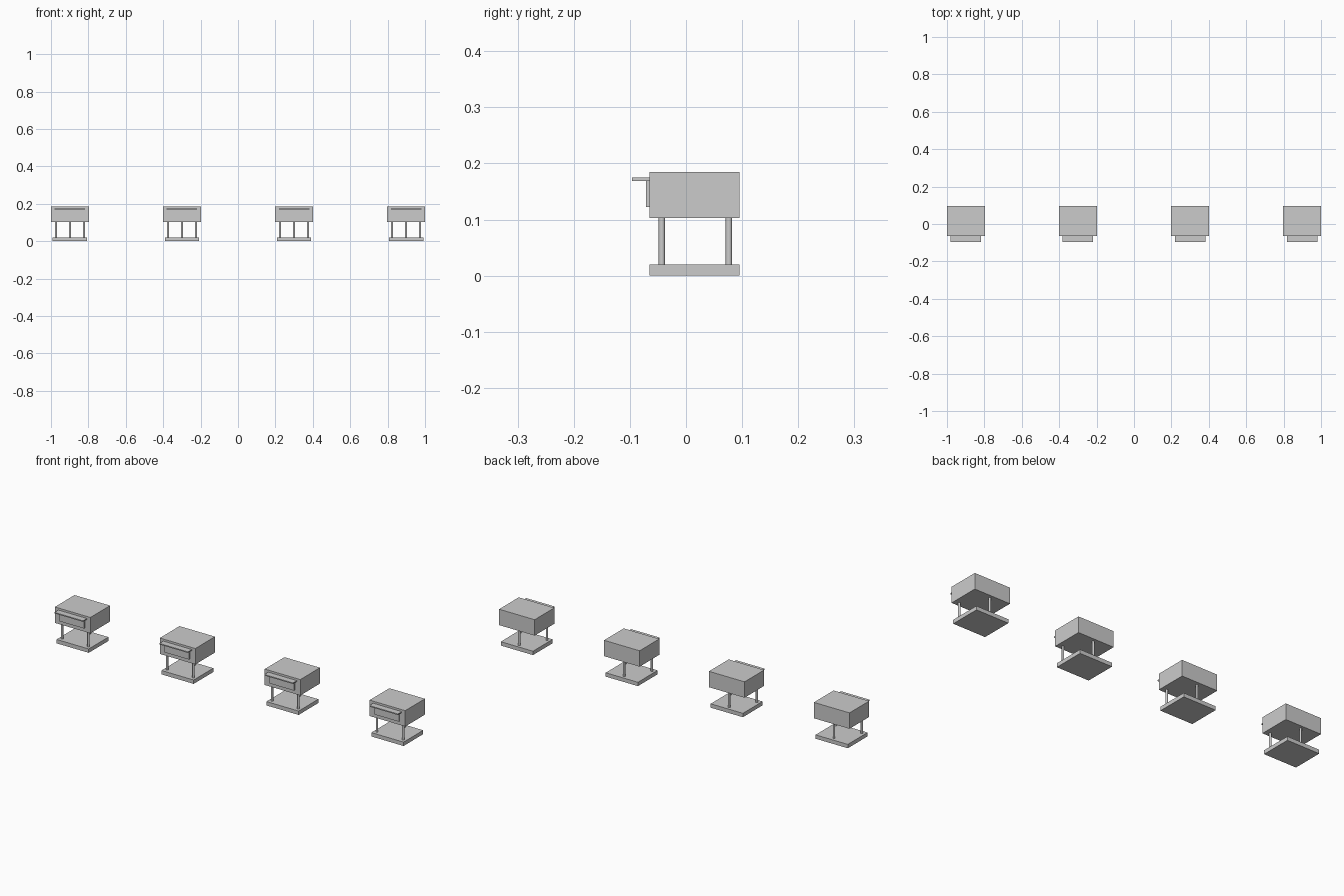
import bpy
import math

cube = bpy.data.objects.get("Cube")
if cube:
    bpy.data.objects.remove(cube, do_unlink=True)

grey = bpy.data.materials.new("plain grey")
grey.use_nodes = True
colour = (0.6, 0.6, 0.6, 1)
grey.diffuse_color = colour
grey.node_tree.nodes["Principled BSDF"].inputs["Base Color"].default_value = colour


def box(name, x, width, y_range, z_range):
    """Box centred on x, spanning the given y and z ranges."""
    (y0, y1), (z0, z1) = y_range, z_range
    bpy.ops.mesh.primitive_cube_add(size=1, location=(x, (y0 + y1) / 2, (z0 + z1) / 2))
    ob = bpy.context.object
    ob.name = name
    ob.scale = (width, y1 - y0, z1 - z0)
    bpy.ops.object.transform_apply(location=False, rotation=False, scale=True)
    ob.data.materials.append(grey)


def leg(name, x, y):
    """Slim round post between the base and the cabinet."""
    bottom, top = 0.02, 0.103
    bpy.ops.mesh.primitive_cylinder_add(vertices=16, radius=0.0057, depth=top - bottom,
                                        location=(x, y, (bottom + top) / 2))
    ob = bpy.context.object
    ob.name = name
    ob.data.materials.append(grey)
    bpy.ops.object.shade_smooth_by_angle(angle=math.radians(40))


BODY_Y = (-0.065, 0.0955)
SPACING = 0.599

# Four identical stands in a row
for i in range(4):
    x = (i - 1.5) * SPACING
    tag = f"_{i + 1}"
    box("base" + tag, x, 0.184, BODY_Y, (0, 0.02))
    box("cabinet" + tag, x, 0.203, BODY_Y, (0.103, 0.185))
    # Front panel with a thin shelf above it
    box("front_panel" + tag, x, 0.14, (-0.0715, -0.065), (0.122, 0.169))
    box("shelf" + tag, x, 0.163, (-0.0965, -0.065), (0.169, 0.1745))
    # Tripod: two front legs and one at the back
    leg("front_leg_right" + tag, x - 0.075, -0.043)
    leg("front_leg_left" + tag, x + 0.075, -0.043)
    leg("back_leg" + tag, x, 0.0765)
